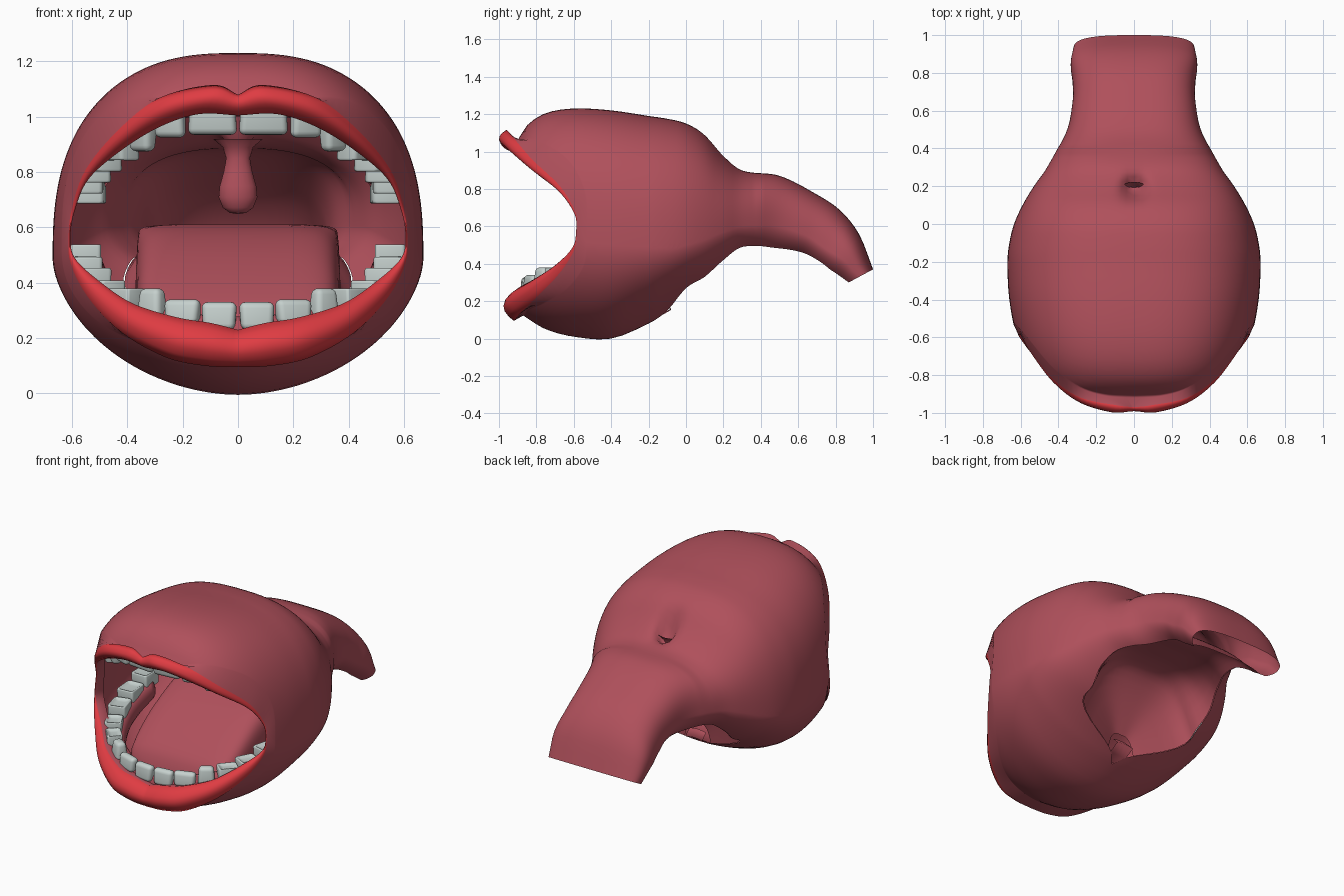
import bpy, bmesh, math
from mathutils import Vector, Matrix

if "Cube" in bpy.data.objects:
    bpy.data.objects.remove(bpy.data.objects["Cube"])


def material(name, rgb):
    m = bpy.data.materials.new(name)
    m.diffuse_color = (*rgb, 1)
    m.use_nodes = True
    m.node_tree.nodes["Principled BSDF"].inputs["Base Color"].default_value = m.diffuse_color
    return m


FLESH = material("flesh", (0.43, 0.08, 0.105))
LIP = material("lip_red", (0.74, 0.045, 0.055))
ENAMEL = material("tooth_enamel", (0.56, 0.63, 0.61))


def finish(bm, name, mats):
    bmesh.ops.remove_doubles(bm, verts=bm.verts, dist=0.0005)
    bmesh.ops.recalc_face_normals(bm, faces=bm.faces)
    for f in bm.faces:
        f.smooth = True
    me = bpy.data.meshes.new(name)
    bm.to_mesh(me)
    bm.free()
    for m in mats:
        me.materials.append(m)
    ob = bpy.data.objects.new(name, me)
    bpy.context.collection.objects.link(ob)
    return ob


def interp(rows, t):
    """Smooth interpolation of table rows keyed by their first column."""
    t = min(max(t, rows[0][0]), rows[-1][0])
    i = max(k for k in range(len(rows) - 1) if rows[k][0] <= t)
    a, b = rows[i], rows[i + 1]
    p, n = rows[max(i - 1, 0)], rows[min(i + 2, len(rows) - 1)]
    h = b[0] - a[0]
    u = (t - a[0]) / h
    out = []
    for c in range(1, len(a)):
        ma = (b[c] - p[c]) / (b[0] - p[0]) * h
        mb = (n[c] - a[c]) / (n[0] - a[0]) * h
        out.append((2*u**3 - 3*u*u + 1) * a[c] + (u**3 - 2*u*u + u) * ma
                   + (3*u*u - 2*u**3) * b[c] + (u**3 - u*u) * mb)
    return out


def loft(bm, rings, closed=False, mat=lambda i: 0):
    vs = [[bm.verts.new(p) for p in r] for r in rings]
    n = len(vs[0])
    for i in range(len(vs) - 1):
        for j in range(n if closed else n - 1):
            k = (j + 1) % n
            f = bm.faces.new((vs[i][j], vs[i][k], vs[i + 1][k], vs[i + 1][j]))
            f.material_index = mat(i)
    return vs


# Lip edges, half loop from top centre to bottom centre
inner = [(0, -.95, 1.005), (.14, -.94, 1.01), (.28, -.89, .965), (.42, -.79, .88),
         (.54, -.665, .775), (.59, -.59, .66), (.605, -.585, .57), (.59, -.6, .49),
         (.5, -.68, .405), (.38, -.8, .325), (.22, -.89, .275), (.1, -.91, .255), (0, -.91, .23)]
outer = [(0, -.97, 1.08), (.09, -.96, 1.115), (.28, -.92, 1.07), (.43, -.82, .955),
         (.55, -.67, .81), (.6, -.59, .67), (.612, -.585, .57), (.605, -.6, .47),
         (.54, -.68, .345), (.42, -.8, .22), (.26, -.89, .13), (.12, -.915, .1), (0, -.92, .095)]
inner = [(i, *p) for i, p in enumerate(inner)]
outer = [(i, *p) for i, p in enumerate(outer)]

# Body sections: y, top, middle, bottom, half width, height of the open lower edge
body = [(-.93, 1.02, .6, .2, .4, .2), (-.9, 1.06, .58, .15, .44, .15),
        (-.85, 1.14, .56, .11, .495, .11), (-.75, 1.205, .54, .05, .56, .05),
        (-.6, 1.23, .52, .01, .62, .01), (-.4, 1.22, .5, 0, .66, 0),
        (-.2, 1.19, .49, .08, .67, .08), (-.1, 1.175, .49, .14, .66, .15),
        (0, 1.15, .5, .2, .635, .27), (.1, 1.09, .53, .25, .59, .33),
        (.2, .98, .57, .32, .53, .42), (.3, .9, .6, .4, .46, .49),
        (.5, .87, .6, .4, .36, .485), (.7, .77, .55, .4, .325, .46),
        (.83, .68, .48, .35, .325, .41), (.93, .55, .42, .3, .335, .35),
        (1.0, .37, .33, .27, .32, .3)]


def body_point(u, y):
    top, mid, bot, hw, cut = interp(body, y)
    c = min(max((mid - cut) / (mid - bot), 0), 1) ** (1 / 1.05)
    th = u * math.acos(-c)
    s, co = max(math.sin(th), 0), math.cos(th)
    if co >= 0:
        e = .76 if y < .4 else .7
        x, z = hw * s ** e, mid + (top - mid) * co ** e
    else:
        x, z = hw * s ** 1.05, mid - (mid - bot) * (-co) ** 1.05
    lean = .13 * min(max((y - .4) / .5, 0), 1)
    yy = y - lean * (top - z) / (top - cut)
    # dimple above the uvula
    if co > 0:
        z -= .13 * math.exp(-(x * x + (y - .19) ** 2) / .055 ** 2)
    return Vector((x, yy, z))


# Shell: lips, cheeks and throat in one skin
N, LIPROWS = 72, 7
us = [j / N for j in range(N + 1)]
rings = []
pin = [Vector(interp(inner, 12 * u)) for u in us]
pout = [Vector(interp(outer, 12 * u)) for u in us]
rings.append([p + Vector((0, .08, .02 * math.cos(math.pi * u))) for p, u in zip(pin, us)])
for k in range(LIPROWS):
    v = k / (LIPROWS - 1)
    rings.append([a.lerp(b, v) - Vector((0, 1.6 * v * (1 - v) * (b - a).length, 0))
                  for a, b in zip(pin, pout)])
for k in range(15):
    t = (k / 14) ** 1.5
    rings.append([body_point(u, (p.y + .05) * (1 - t) - .2 * t) for u, p in zip(us, pout)])
for k in range(1, 49):
    rings.append([body_point(u, -.2 + .025 * k) for u in us])
bm = bmesh.new()
for s in (1, -1):
    loft(bm, [[(s * max(p.x, 0), p.y, p.z) for p in r] for r in rings],
         mat=lambda i: 1 if 1 <= i < LIPROWS else 0)
finish(bm, "mouth_shell", [FLESH, LIP])

# Tongue: y, half width, top, bottom
tongue = [(-.67, .2, .17, .15), (-.64, .31, .27, .15), (-.58, .345, .34, .13),
          (-.45, .365, .44, .13), (-.3, .37, .53, .15), (-.15, .37, .59, .24),
          (0, .365, .61, .45), (.12, .36, .61, .55)]
rings = []
for k in range(25):
    y = -.67 + .79 * k / 24
    w, zt, zb = interp(tongue, y)
    ring = []
    for j in range(33):
        a = math.pi * j / 32
        c, s = math.cos(a), max(math.sin(a), 0)
        ring.append((math.copysign(w * abs(c) ** .3, c), y, zb + (zt - zb) * s ** .3))
    rings.append(ring)
bm = bmesh.new()
vs = loft(bm, rings)
bm.faces.new(vs[0])
finish(bm, "tongue", [FLESH])

# Throat floor: arched sheet hung between the open lower edges of the shell
floor = [(-.12, .24), (-.05, .44), (.04, .58), (.15, .61), (.3, .6), (.5, .57),
         (.7, .54), (.85, .46), (.96, .36)]
rings = []
for k in range(37):
    y = -.12 + 1.08 * k / 36
    e, z = body_point(1, y), interp(floor, y)[0]
    rings.append([(e.x * .99 * c, e.y, e.z + (z - e.z) * (1 - abs(c) ** 4))
                  for c in [j / 10 - 1 for j in range(21)]])
bm = bmesh.new()
loft(bm, rings)
finish(bm, "throat_floor", [FLESH])

# Uvula: lathe profile of radius, height
bm = bmesh.new()
prof = [(0, .648), (.03, .653), (.055, .672), (.07, .71), (.066, .75), (.052, .8),
        (.043, .85), (.055, .89), (.09, .92)]
loft(bm, [[(r * math.cos(a * math.pi / 10), .16 + r * .7 * math.sin(a * math.pi / 10), z)
           for a in range(20)] for r, z in prof], closed=True)
finish(bm, "uvula", [FLESH])

# Small flap under the back of the jaw
bm = bmesh.new()
loft(bm, [[(x, y, z - 2 * x * x) for x in (-.06, -.03, 0, .03, .06)]
          for y, z in ((-.2, .09), (-.15, .12), (-.08, .16), (-.12, .2))])
finish(bm, "jaw_flap", [FLESH])

# Teeth of one side: x, y, z, width, depth, height
upper = [(.092, -.85, 1.0, .178, .07, .13), (.245, -.82, .99, .115, .07, .13),
         (.345, -.755, .95, .12, .08, .15), (.425, -.67, .905, .125, .09, .14),
         (.485, -.57, .86, .12, .1, .13), (.525, -.45, .815, .135, .11, .12),
         (.545, -.31, .775, .145, .11, .12), (.535, -.16, .735, .145, .11, .11)]
lower = [(.068, -.85, .28, .128, .07, .1), (.2, -.825, .295, .135, .07, .09),
         (.31, -.765, .325, .115, .08, .11), (.405, -.685, .335, .12, .09, .1),
         (.475, -.585, .365, .12, .1, .1), (.525, -.455, .41, .135, .11, .1),
         (.55, -.31, .45, .145, .11, .1), (.55, -.16, .495, .145, .11, .1)]


def add_tooth(bm, row, angle, side, up, kind):
    x, y, z, w, d, h = row
    molar = kind > 2
    t = bmesh.new()
    bmesh.ops.create_cube(t, size=1)
    for v in t.verts:
        if v.co.z < 0:
            v.co.x *= .9
        elif not molar:
            v.co.y *= .7
            v.co.x *= .75 if kind == 2 else 1
    if molar:
        top = [f for f in t.faces if f.normal.z > .9]
        bmesh.ops.inset_region(t, faces=top, thickness=.28)
        for v in top[0].verts:
            v.co.z -= .18
    bmesh.ops.transform(t, verts=t.verts, matrix=Matrix.Diagonal((w, d, h, 1)))
    bmesh.ops.bevel(t, geom=t.edges[:], offset=.022, segments=4, profile=.5,
                    affect='EDGES', clamp_overlap=True)
    m = (Matrix.Translation((side * x, y, z)) @ Matrix.Rotation(side * angle, 4, 'Z')
         @ Matrix.Diagonal((1, 1, up, 1)))
    bmesh.ops.transform(t, verts=t.verts, matrix=m)
    me = bpy.data.meshes.new("tmp")
    t.to_mesh(me)
    t.free()
    bm.from_mesh(me)
    bpy.data.meshes.remove(me)


for name, rows, up in (("upper", upper, -1), ("lower", lower, 1)):
    bm = bmesh.new()
    for i, r in enumerate(rows):
        a = rows[i - 1] if i else (-r[0], r[1])
        b = rows[min(i + 1, 7)]
        ang = math.atan2(b[1] - a[1], b[0] - a[0])
        for side in (1, -1):
            add_tooth(bm, r, ang, side, up, i)
    finish(bm, name + "_teeth", [ENAMEL])
    # Gum ridge swept along the same arch
    arch = [(-r[0], r[1], r[2]) for r in reversed(rows)] + [r[:3] for r in rows]
    arch = [(i, *p) for i, p in enumerate(arch)]
    rings = []
    for k in range(76):
        t = k / 5
        p = Vector(interp(arch, t))
        d = Vector(interp(arch, t + .05)) - Vector(interp(arch, t - .05))
        n = Vector((d.y, -d.x, 0)).normalized()
        c = p - n * .03 - Vector((0, 0, up * .07))
        rings.append([c + n * .045 * math.cos(q * math.pi / 8)
                      + Vector((0, 0, .07 * math.sin(q * math.pi / 8))) for q in range(16)])
    bm = bmesh.new()
    vs = loft(bm, rings, closed=True)
    bm.faces.new(vs[0])
    bm.faces.new(vs[-1])
    finish(bm, name + "_gum", [FLESH])
